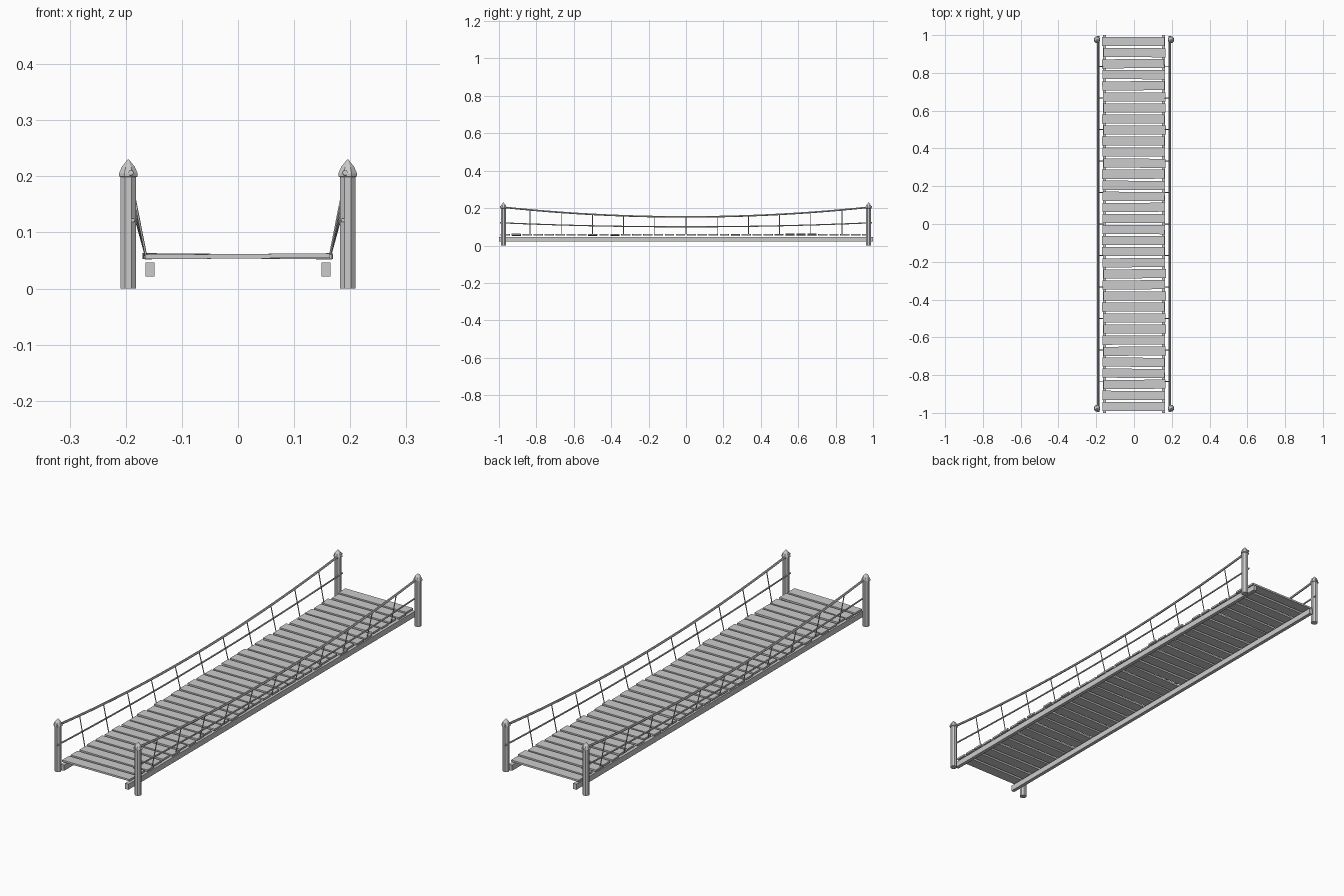
import bpy, bmesh, math, random
from mathutils import Vector, Matrix

random.seed(4)
cube = bpy.data.objects.get("Cube")
if cube:
    bpy.data.objects.remove(cube, do_unlink=True)

grey = bpy.data.materials.new("weathered grey")
grey.use_nodes = True
colour = (0.6, 0.6, 0.6, 1)
grey.diffuse_color = colour
grey.node_tree.nodes["Principled BSDF"].inputs["Base Color"].default_value = colour


def finish(name, bm):
    bmesh.ops.recalc_face_normals(bm, faces=bm.faces)
    mesh = bpy.data.meshes.new(name)
    bm.to_mesh(mesh)
    bm.free()
    mesh.materials.append(grey)
    obj = bpy.data.objects.new(name, mesh)
    bpy.context.collection.objects.link(obj)
    return obj


def box(name, centre, size, turn=None):
    bm = bmesh.new()
    matrix = Matrix.Translation(centre) @ (turn or Matrix()) @ Matrix.Diagonal((*size, 1))
    bmesh.ops.create_cube(bm, size=1, matrix=matrix)
    return finish(name, bm)


def lathe(name, profile, centre, sides=8):
    """Stack of polygon rings, capped at both ends."""
    bm = bmesh.new()
    rings = []
    for r, z in profile:
        angles = [(i + 0.5) * math.tau / sides for i in range(sides)]
        rings.append([bm.verts.new((centre[0] + r * math.cos(a), centre[1] + r * math.sin(a), z))
                      for a in angles])
    for low, high in zip(rings, rings[1:]):
        for i in range(sides):
            j = (i + 1) % sides
            bm.faces.new((low[i], low[j], high[j], high[i]))
    bm.faces.new(rings[0])
    bm.faces.new(rings[-1])
    return finish(name, bm)


def rope(name, points, radius, sides=6):
    """Faceted tube through a list of points."""
    bm = bmesh.new()
    rings = []
    for k, p in enumerate(points):
        along = (points[min(k + 1, len(points) - 1)] - points[max(k - 1, 0)]).normalized()
        turn = along.to_track_quat('Z', 'Y')
        rings.append([bm.verts.new(p + turn @ Vector((radius * math.cos(i * math.tau / sides),
                                                      radius * math.sin(i * math.tau / sides), 0)))
                      for i in range(sides)])
    for a, b in zip(rings, rings[1:]):
        for i in range(sides):
            j = (i + 1) % sides
            bm.faces.new((a[i], a[j], b[j], b[i]))
    bm.faces.new(rings[0])
    bm.faces.new(rings[-1])
    return finish(name, bm)


def sag(y, middle, end):
    return middle + (end - middle) * y * y


# Deck planks, each laid slightly unevenly
PLANKS = 34
for i in range(PLANKS):
    y = -0.966 + 1.932 * i / (PLANKS - 1)
    turn = (Matrix.Rotation(random.uniform(-0.008, 0.008), 4, 'Z')
            @ Matrix.Rotation(random.uniform(-0.01, 0.01), 4, 'Y'))
    box(f"plank_{i + 1}", (random.uniform(-0.005, 0.005), y, 0.0575),
        (0.33, 0.048, 0.008), turn)

for side, label in ((-1, "right"), (1, "left")):
    # Long bearer under the deck
    box(f"{label}_beam", (side * 0.157, 0, 0.0335), (0.016, 2, 0.025))

    # End posts with pointed caps
    for end, place in ((-1, "front"), (1, "back")):
        spot = (side * 0.1955, end * 0.976)
        lathe(f"{place}_{label}_post", [(0.0148, 0), (0.0148, 0.202)], spot)
        lathe(f"{place}_{label}_cap",
              [(0.014, 0.198), (0.018, 0.2), (0.018, 0.205), (0.0125, 0.217), (0.001, 0.23)], spot)

    # Sagging hand rope and middle rope
    steps = [-0.995 + 1.99 * k / 24 for k in range(25)]
    rope(f"{label}_hand_rope",
         [Vector((side * 0.191, y, sag(y, 0.153, 0.207))) for y in steps], 0.005)
    rope(f"{label}_middle_rope",
         [Vector((side * 0.187, y, sag(y, 0.1, 0.122))) for y in steps], 0.0035)

    # Hangers from hand rope down to the deck edge
    for k in range(-5, 6):
        y = k / 6
        rope(f"{label}_hanger_{k + 6}",
             [Vector((side * 0.19, y, sag(y, 0.153, 0.207))),
              Vector((side * 0.164, y, 0.058))], 0.0022, 5)
